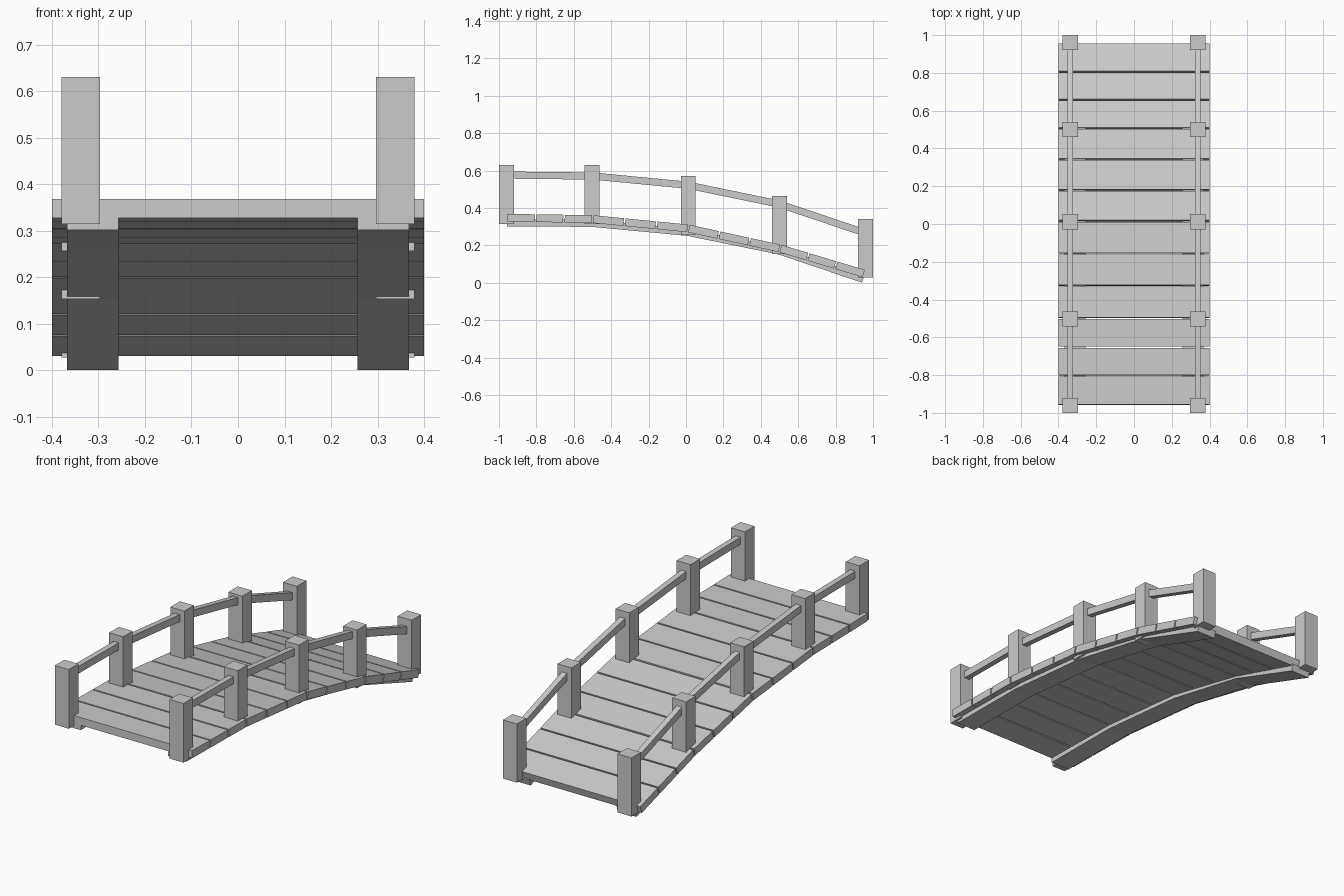
import bpy, bmesh, math
from mathutils import Vector, Matrix

if "Cube" in bpy.data.objects:
    bpy.data.objects.remove(bpy.data.objects["Cube"])


def box(name, size, loc, tilt=0.0):
    """Box of given size, tilted about the x axis."""
    me = bpy.data.meshes.new(name)
    bm = bmesh.new()
    mat = (Matrix.Translation(loc) @ Matrix.Rotation(tilt, 4, 'X')
           @ Matrix.Diagonal((*size, 1.0)))
    bmesh.ops.create_cube(bm, size=1.0, matrix=mat)
    bm.to_mesh(me)
    bm.free()
    ob = bpy.data.objects.new(name, me)
    bpy.context.collection.objects.link(ob)
    return ob


def beam(name, a, b, x, width, height):
    """Box whose centre line runs between two (y, z) points."""
    dy, dz = b[0] - a[0], b[1] - a[1]
    centre = Vector((x, (a[0] + b[0]) / 2, (a[1] + b[1]) / 2))
    return box(name, (width, math.hypot(dy, dz), height), centre, math.atan2(dz, dy))


def sweep(name, pts, x, width, height):
    """Continuous bent beam following (y, z) centre points."""
    bm = bmesh.new()
    rings = []
    for i, p in enumerate(pts):
        p = Vector(p)
        d0 = (p - Vector(pts[i - 1])).normalized() if i else None
        d1 = (Vector(pts[i + 1]) - p).normalized() if i < len(pts) - 1 else None
        d = ((d0 or d1) + (d1 or d0)).normalized()
        n = Vector((-d.y, d.x)) * height / 2
        rings.append([bm.verts.new((x + sx * width / 2, p.x + sn * n.x, p.y + sn * n.y))
                      for sx, sn in ((-1, -1), (1, -1), (1, 1), (-1, 1))])
    for r, s in zip(rings, rings[1:]):
        for k in range(4):
            bm.faces.new((r[k], r[(k + 1) % 4], s[(k + 1) % 4], s[k]))
    bm.faces.new(rings[0])
    bm.faces.new(rings[-1])
    bmesh.ops.recalc_face_normals(bm, faces=bm.faces)
    me = bpy.data.meshes.new(name)
    bm.to_mesh(me)
    bm.free()
    ob = bpy.data.objects.new(name, me)
    bpy.context.collection.objects.link(ob)


# side-view profiles as (y, z) centre lines, front to back
stringer = [(-0.957, 0.321), (-0.5, 0.318), (0.01, 0.270), (0.5, 0.170), (0.947, 0.019)]
deck = [(-0.957, 0.348), (-0.5, 0.341), (0.012, 0.291), (0.502, 0.184), (0.95, 0.05)]
rail = [(-0.96, 0.576), (-0.5, 0.571), (0.01, 0.522), (0.5, 0.421), (0.957, 0.267)]
posts = [(-0.96, 0.315, 0.63), (-0.503, 0.315, 0.63), (0.012, 0.257, 0.57),
         (0.5, 0.153, 0.463), (0.96, 0.028, 0.34)]

# deck planks, three per span
gap = 0.008
for i, (a, b) in enumerate(zip(deck, deck[1:])):
    a, b = Vector(a), Vector(b)
    g = gap / (b - a).length / 2
    for k in range(3):
        t0 = k / 3 + (g if i + k else 0)
        t1 = (k + 1) / 3 - (g if i * 3 + k < 11 else 0)
        beam(f"plank_{i * 3 + k + 1}", a.lerp(b, t0), a.lerp(b, t1), 0, 0.8, 0.041)

for side, s in (("left", -1), ("right", 1)):
    # bent support under the deck
    sweep(f"stringer_{side}", stringer, s * 0.312, 0.111, 0.038)
    # posts
    for i, (y, z0, z1) in enumerate(posts):
        box(f"post_{side}_{i + 1}", (0.082, 0.08, z1 - z0),
            Vector((s * 0.338, y, (z0 + z1) / 2)))
    # handrail pieces between the posts
    for i, (a, b) in enumerate(zip(rail, rail[1:])):
        beam(f"rail_{side}_{i + 1}", a, b, s * 0.338, 0.03, 0.038)
